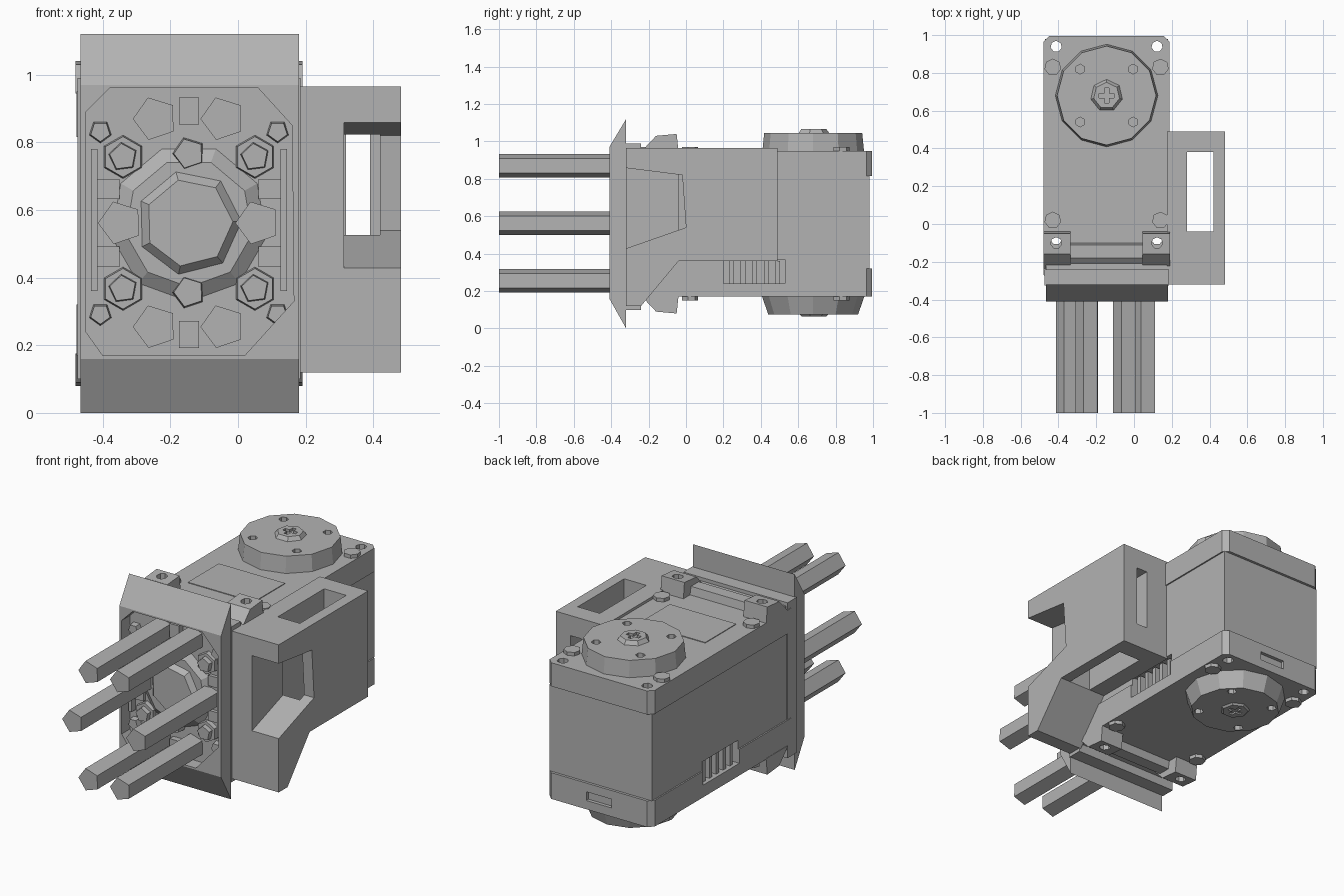
import bpy, bmesh, math
from mathutils import Matrix, Vector

if "Cube" in bpy.data.objects:
    bpy.data.objects.remove(bpy.data.objects["Cube"], do_unlink=True)

GREY = (0.45, 0.45, 0.45, 1)
mat = bpy.data.materials.new("plain grey")
mat.use_nodes = True
mat.diffuse_color = GREY
mat.node_tree.nodes["Principled BSDF"].inputs["Base Color"].default_value = GREY


def finish(name, bm):
    bmesh.ops.recalc_face_normals(bm, faces=bm.faces[:])
    me = bpy.data.meshes.new(name)
    bm.to_mesh(me)
    bm.free()
    me.materials.append(mat)
    ob = bpy.data.objects.new(name, me)
    bpy.context.scene.collection.objects.link(ob)
    return ob


def prism(name, pts, axis, lo, hi):
    """Extrude a 2D outline along axis; points use the other two axes in order."""
    bm = bmesh.new()
    k = "XYZ".index(axis)

    def place(p, d):
        c = list(p)
        c.insert(k, d)
        return c
    face = bm.faces.new([bm.verts.new(place(p, lo)) for p in pts])
    new = bmesh.ops.extrude_face_region(bm, geom=[face])["geom"]
    step = Vector(place((0, 0), hi - lo))
    bmesh.ops.translate(bm, vec=step, verts=[v for v in new if isinstance(v, bmesh.types.BMVert)])
    return finish(name, bm)


def box(name, x0, x1, y0, y1, z0, z1):
    return prism(name, [(x0, y0), (x1, y0), (x1, y1), (x0, y1)], "Z", z0, z1)


def slab(name, x0, x1, y0, y1, z0, z1, c=0.04):
    """Block with chamfered upright edges."""
    pts = [(x0 + c, y0), (x1 - c, y0), (x1, y0 + c), (x1, y1 - c),
           (x1 - c, y1), (x0 + c, y1), (x0, y1 - c), (x0, y0 + c)]
    return prism(name, pts, "Z", z0, z1)


def rod(name, a, b, lo, hi, r1, r2, sides, axis="Z", turn=0.0):
    """Rod or cone along Z at (x, y) or along Y at (x, z)."""
    bm = bmesh.new()
    rot = Matrix.Rotation(-math.pi / 2, 4, "X") if axis == "Y" else Matrix()
    mid = (lo + hi) / 2
    loc = (a, mid, b) if axis == "Y" else (a, b, mid)
    bmesh.ops.create_cone(bm, cap_ends=True, segments=sides, radius1=r1, radius2=r2,
                          depth=hi - lo,
                          matrix=Matrix.Translation(loc) @ rot @ Matrix.Rotation(turn, 4, "Z"))
    return finish(name, bm)


def cut(ob, cutters):
    for c in cutters:
        m = ob.modifiers.new("cut", "BOOLEAN")
        m.operation, m.solver, m.object = "DIFFERENCE", "EXACT", c
    bpy.context.view_layer.update()
    me = bpy.data.meshes.new_from_object(ob.evaluated_get(bpy.context.evaluated_depsgraph_get()))
    ob.modifiers.clear()
    ob.data = me
    for c in cutters:
        bpy.data.objects.remove(c, do_unlink=True)


MX = -0.145          # centre line of the motor
SIDES = (-1, 1)


def screw_holes(y):
    return [rod("hole_cutter", MX + s * 0.267, y, -0.1, 1.3, 0.03, 0.03, 7) for s in SIDES]


# Motor case: core with side sockets, and two end caps
core = box("motor_core", MX - 0.325, MX + 0.325, -0.3, 0.98, 0.32, 0.815)
cut(core, screw_holes(0.94) + screw_holes(-0.08))
for name, z0, z1 in (("motor_top_cap", 0.815, 0.95), ("motor_bottom_cap", 0.17, 0.32)):
    cap = slab(name, MX - 0.333, MX + 0.333, -0.3, 0.995, z0, z1, 0.03)
    cuts = screw_holes(0.94) + screw_holes(-0.08)
    if z0 < 0.5:
        for s in SIDES:
            x = MX + s * 0.335
            cuts.append(box("socket_cutter", x - 0.07, x + 0.07, 0.2, 0.53, 0.24, 0.4))
        cuts.append(box("slot_cutter", MX - 0.08, MX + 0.08, 0.975, 1.1, 0.22, 0.27))
    cut(cap, cuts)
cut(core, [box("socket_cutter", MX + s * 0.335 - 0.07, MX + s * 0.335 + 0.07, 0.2, 0.53, 0.2, 0.37)
           for s in SIDES])
for s in SIDES:
    x = MX + s * 0.29
    for i in range(5):
        y = 0.23 + i * 0.062
        box("socket_pin", x - 0.022, x + 0.022, y, y + 0.025, 0.24, 0.36)

# Recessed-looking panel on the top
box("top_panel", -0.36, 0.06, 0.06, 0.34, 0.945, 0.954)

# Round horns above and below
for name, d, z in (("top_horn", 1, 0.945), ("bottom_horn", -1, 0.175)):
    lo, hi = sorted((z, z + d * 0.1))
    r = (0.272, 0.262) if d > 0 else (0.24, 0.275)
    horn = rod(name, MX, 0.68, lo, hi, r[0], r[1], 12)
    cut(horn, [rod("horn_hole_cutter", MX + sx * 0.14, 0.68 + sy * 0.14,
                   z + d * 0.1 - 0.05, z + d * 0.1 + 0.05, 0.026, 0.026, 6)
               for sx in SIDES for sy in SIDES])
    lo, hi = sorted((z + d * 0.08, z + d * 0.122))
    r = (0.1, 0.07) if d > 0 else (0.07, 0.1)
    if d < 0:
        lo = 0.065
    hub = rod(name + "_hub", MX, 0.68, lo, hi, r[0], r[1], 7)
    end = hi if d > 0 else lo
    for w, h in ((0.04, 0.012), (0.012, 0.04)):
        cut(hub, [box("cross_cutter", MX - w, MX + w, 0.68 - h, 0.68 + h, end - 0.015, end + 0.02)])

# Raised screw ears at the front, above and below, and small case screws
for s in SIDES:
    for name, z, d in (("top_ear", 0.945, 1), ("bottom_ear", 0.175, -1)):
        pts = [(-0.24, z), (-0.16, z + d * 0.085), (-0.05, z + d * 0.095), (-0.04, z)]
        xs = sorted((MX + s * 0.335, MX + s * 0.19))
        cut(prism(name, pts, "X", xs[0], xs[1]), screw_holes(-0.1))
        for y in (0.02, 0.83):
            lo, hi = sorted((z, z + d * 0.025))
            rod("case_screw", MX + s * 0.285, y, lo, hi, 0.045, 0.045, 7)
for name, z, d in (("top_ridge", 0.945, 1), ("bottom_ridge", 0.175, -1)):
    pts = [(-0.24, z), (-0.18, z + d * 0.05), (-0.11, z + d * 0.05), (-0.1, z)]
    prism(name, pts, "X", MX - 0.2, MX + 0.2)

# Mounting slabs behind the front flange
box("mount_slab", MX - 0.33, MX + 0.33, -0.325, -0.24, 0.1, 0.99)
box("mount_slab_rear", MX - 0.32, MX + 0.32, -0.24, -0.2, 0.15, 0.97)

# Front flange: wedge section with an eight-sided opening
flange = prism("front_flange", [(-0.41, 0.16), (-0.32, 0.0), (-0.32, 1.12), (-0.41, 0.97)],
               "X", -0.465, 0.18)
opening = [(-0.45, 0.24), (-0.4, 0.17), (0.02, 0.17), (0.165, 0.33),
           (0.16, 0.85), (0.06, 0.96), (-0.38, 0.96), (-0.45, 0.89)]
cut(flange, [prism("opening_cutter", opening, "Y", -0.5, -0.335)])

# Six long pegs around a faceted centre boss
CZ = 0.562
for z, dx in ((0.87, 0.1), (CZ, 0.203), (0.255, 0.1)):
    for s in SIDES:
        rod("long_peg", MX + s * dx, z, -1.0, -0.33, 0.066, 0.066, 5, "Y", 0.3)
rod("centre_skirt", MX, CZ, -0.365, -0.33, 0.19, 0.24, 9, "Y")
rod("centre_boss", MX, CZ, -0.392, -0.36, 0.13, 0.16, 7, "Y", 0.2)

# Nuts, corner studs and rails inside the opening
for s in SIDES:
    rod("inner_nut", MX, CZ + s * 0.205, -0.385, -0.33, 0.045, 0.05, 5, "Y", 0.3)
    xs = sorted((MX + s * 0.27, MX + s * 0.29))
    box("side_rail", xs[0], xs[1], -0.37, -0.33, 0.36, 0.78)
    box("cross_rail", MX - 0.03, MX + 0.03, -0.37, -0.33, CZ + s * 0.33 - 0.04, CZ + s * 0.33 + 0.04)
    for t in SIDES:
        x, z = MX + s * 0.195, CZ + t * 0.195
        rod("inner_collar", x, z, -0.36, -0.33, 0.06, 0.065, 6, "Y")
        rod("inner_nut", x, z, -0.385, -0.35, 0.04, 0.045, 5, "Y", 0.5)
        rod("corner_stud", MX + s * 0.262, CZ + t * 0.27, -0.37, -0.33, 0.03, 0.035, 5, "Y")
        x, z = MX + s * 0.24, CZ + t * 0.1
        box("inner_tab", x - 0.035, x + 0.035, -0.355, -0.33, z - 0.03, z + 0.03)

# Side bracket with a vertical slot, a front notch and a rear window
bracket = prism("side_bracket", [(-0.32, 0.12), (-0.24, 0.12), (-0.04, 0.36), (0.49, 0.36),
                                 (0.49, 0.965), (-0.32, 0.965)], "X", 0.175, 0.482)
cut(bracket, [
    box("slot_cutter", 0.28, 0.42, -0.04, 0.38, 0.0, 1.2),
    prism("notch_cutter", [(-0.4, 0.40), (0.0, 0.54), (-0.02, 0.82), (-0.4, 0.868)], "X", 0.313, 0.6),
    box("window_cutter", 0.32, 0.39, 0.3, 0.6, 0.5, 0.85)])
